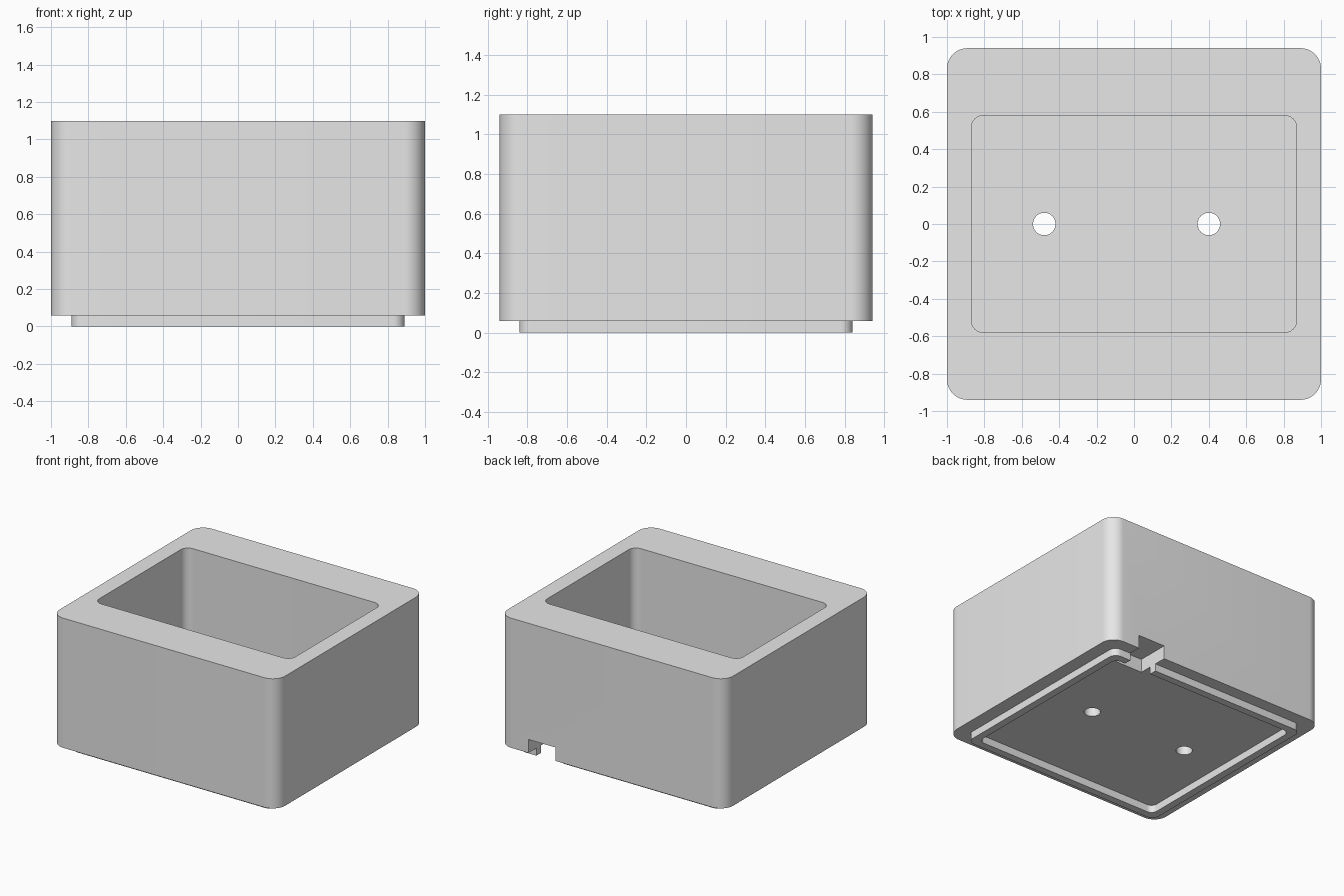
import bpy
import bmesh
from math import cos, sin, pi, radians

cube = bpy.data.objects.get("Cube")
if cube:
    bpy.data.objects.remove(cube, do_unlink=True)

GREY = (0.8, 0.8, 0.8, 1.0)
grey = bpy.data.materials.new("light_grey")
grey.use_nodes = True
grey.diffuse_color = GREY
grey.node_tree.nodes["Principled BSDF"].inputs["Base Color"].default_value = GREY


def prism(name, outline, z0, z1):
    """Extrude a flat outline from z0 to z1."""
    bm = bmesh.new()
    base = bm.faces.new([bm.verts.new((x, y, z0)) for x, y in outline])
    top = bmesh.ops.extrude_face_region(bm, geom=[base])["geom"]
    moved = [v for v in top if isinstance(v, bmesh.types.BMVert)]
    bmesh.ops.translate(bm, verts=moved, vec=(0, 0, z1 - z0))
    bmesh.ops.recalc_face_normals(bm, faces=bm.faces)
    mesh = bpy.data.meshes.new(name)
    bm.to_mesh(mesh)
    bm.free()
    mesh.materials.append(grey)
    obj = bpy.data.objects.new(name, mesh)
    bpy.context.collection.objects.link(obj)
    return obj


def rounded(hx, hy, r, steps=12):
    """Rounded rectangle outline, counter-clockwise."""
    points = []
    for i, (sx, sy) in enumerate([(1, 1), (-1, 1), (-1, -1), (1, -1)]):
        for k in range(steps + 1):
            a = (i + k / steps) * pi / 2
            points.append((sx * (hx - r) + r * cos(a), sy * (hy - r) + r * sin(a)))
    return points


def circle(cx, r, steps=48):
    return [(cx + r * cos(2 * pi * k / steps), r * sin(2 * pi * k / steps)) for k in range(steps)]


def combine(target, tool, operation):
    """Apply a boolean and discard the tool."""
    tool.hide_render = True
    mod = target.modifiers.new(operation, "BOOLEAN")
    mod.operation = operation
    mod.solver = "EXACT"
    mod.object = tool
    bpy.ops.object.select_all(action="DESELECT")
    bpy.context.view_layer.objects.active = target
    target.select_set(True)
    bpy.ops.object.modifier_apply(modifier=mod.name)
    bpy.data.objects.remove(tool, do_unlink=True)


BASE_Z, FLOOR_Z, TOP_Z = 0.06, 0.17, 1.10

# Outer shell with the locating lip underneath
box = prism("open_box", rounded(1.0, 0.94, 0.11), BASE_Z, TOP_Z)
combine(box, prism("lip", rounded(0.89, 0.84, 0.06), 0, 0.3), "UNION")

# Main cavity and shallow pocket inside the lip
combine(box, prism("cavity_cutter", rounded(0.87, 0.58, 0.065), FLOOR_Z, 1.3), "DIFFERENCE")
combine(box, prism("pocket_cutter", rounded(0.83, 0.78, 0.05), -0.1, BASE_Z), "DIFFERENCE")

# Screw holes through the floor
for x in (-0.48, 0.40):
    combine(box, prism("hole_cutter", circle(x, 0.06), -0.1, 0.5), "DIFFERENCE")

# Cable slot through the back wall and lip
slot = [(0.50, 0.68), (0.74, 0.68), (0.74, 1.1), (0.50, 1.1)]
combine(box, prism("slot_cutter", slot, -0.1, 0.168), "DIFFERENCE")

bpy.ops.object.shade_smooth_by_angle(angle=radians(30))
